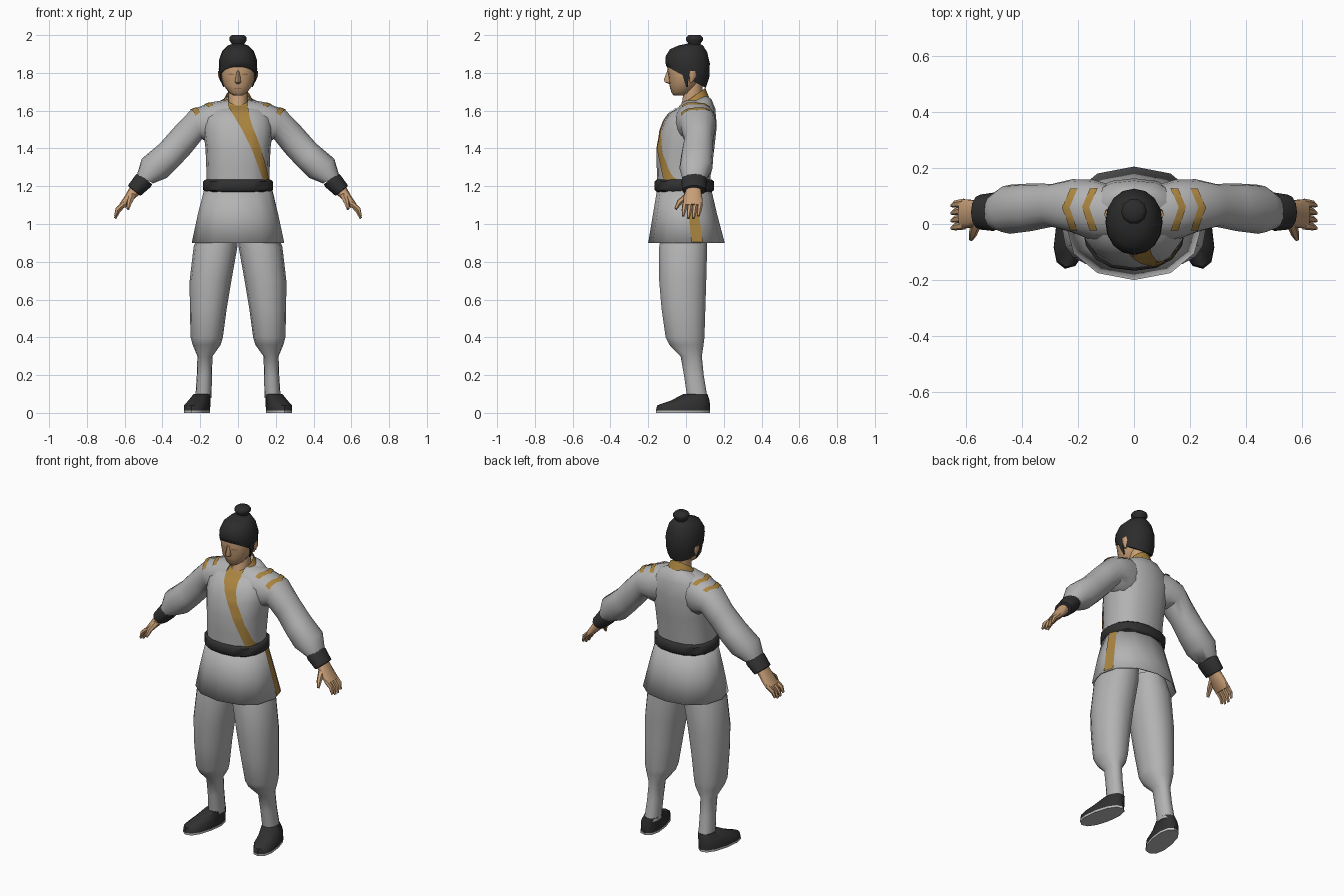
import bpy, bmesh, math
from mathutils import Vector
from mathutils.bvhtree import BVHTree

cube = bpy.data.objects.get("Cube")
if cube:
    bpy.data.objects.remove(cube, do_unlink=True)


def material(name, r, g, b):
    mat = bpy.data.materials.new(name)
    mat.use_nodes = True
    mat.diffuse_color = (r, g, b, 1)
    bsdf = next(n for n in mat.node_tree.nodes if n.type == 'BSDF_PRINCIPLED')
    bsdf.inputs["Base Color"].default_value = (r, g, b, 1)
    bsdf.inputs["Roughness"].default_value = 0.8
    return mat


CLOTH = material("grey_cloth", .45, .45, .45)
GOLD = material("gold_trim", .40, .23, .05)
BLACK = material("black_cloth", .03, .03, .03)
HAIR = material("black_hair", .025, .025, .025)
SKIN = material("skin", .57, .34, .18)
SHADE = material("brown_skin", .36, .18, .09)
SOLE = material("pale_sole", .5, .5, .5)


def finish(name, bm, mat, angle=50):
    mesh = bpy.data.meshes.new(name)
    bm.to_mesh(mesh)
    bm.free()
    mesh.materials.append(mat)
    ob = bpy.data.objects.new(name, mesh)
    bpy.context.collection.objects.link(ob)
    bpy.ops.object.select_all(action='DESELECT')
    ob.select_set(True)
    bpy.context.view_layer.objects.active = ob
    bpy.ops.object.shade_smooth_by_angle(angle=math.radians(angle))
    return ob


def loft(name, rings, mat, sides=16, power=2.0, side=1, cap=True, angle=50):
    """Skin a row of rings, each a centre and two half-axis vectors."""
    bm = bmesh.new()
    loops = []
    for c, u, v in rings:
        loop = []
        for i in range(sides):
            a = math.tau * i / sides
            cs, sn = math.cos(a), math.sin(a)
            p = (c + u * math.copysign(abs(cs) ** (2 / power), cs)
                 + v * math.copysign(abs(sn) ** (2 / power), sn))
            loop.append(bm.verts.new((p.x * side, p.y, p.z)))
        loops.append(loop)
    for a, b in zip(loops, loops[1:]):
        for i in range(sides):
            j = (i + 1) % sides
            bm.faces.new((a[i], a[j], b[j], b[i]))
    if cap:
        bm.faces.new(loops[0])
        bm.faces.new(loops[-1])
    bmesh.ops.recalc_face_normals(bm, faces=bm.faces)
    return finish(name, bm, mat, angle)


def level(z_front, z_back, rx, y_front, y_back, x=0):
    """Ring around the body, tilted when front and back heights differ."""
    return (Vector((x, (y_front + y_back) / 2, (z_front + z_back) / 2)),
            Vector((rx, 0, 0)),
            Vector((0, (y_back - y_front) / 2, (z_back - z_front) / 2)))


def flat(z, rx, y_front, y_back, x=0):
    return level(z, z, rx, y_front, y_back, x)


def sleeve(xt, zt, xb, zb, y_front, y_back):
    """Ring around an arm from its upper to its lower outline point."""
    return (Vector(((xt + xb) / 2, (y_front + y_back) / 2, (zt + zb) / 2)),
            Vector(((xt - xb) / 2, 0, (zt - zb) / 2)),
            Vector((0, (y_back - y_front) / 2, 0)))


def finger(name, points, radii, side):
    pts = [Vector(p) for p in points]
    q = (pts[-1] - pts[0]).to_track_quat('Z', 'Y')
    rings = [(p, q @ Vector((r, 0, 0)), q @ Vector((0, r, 0)))
             for p, r in zip(pts, radii)]
    loft(name, rings, SKIN, sides=6, side=side)


def plate(name, rows, axis, toward, targets, mat, steps=6, lift=.005):
    """Thin trim laid on a surface: rows of edge pairs, projected along an axis."""
    verts, polys = [], []
    for ob in targets:
        base = len(verts)
        verts += [v.co.copy() for v in ob.data.vertices]
        polys += [[base + i for i in p.vertices] for p in ob.data.polygons]
    tree = BVHTree.FromPolygons(verts, polys)
    ray = Vector((0, 0, 0))
    ray[axis] = toward
    others = [i for i in range(3) if i != axis]
    bm = bmesh.new()
    grid = []
    for k, ((a, b), (c, d)) in enumerate(zip(rows, rows[1:])):
        for s in range(steps + (k == len(rows) - 2)):
            t = s / steps
            left, right = Vector(a).lerp(Vector(c), t), Vector(b).lerp(Vector(d), t)
            line = []
            for w in range(5):
                flat_point = left.lerp(right, w / 4)
                start = -ray * 3
                start[others[0]], start[others[1]] = flat_point
                hit, normal = tree.ray_cast(start, ray)[:2]
                if hit is None:
                    hit, normal = tree.find_nearest(start + ray * 3)[:2]
                line.append(bm.verts.new(hit + normal * lift))
            grid.append(line)
    for r, s in zip(grid, grid[1:]):
        for i in range(4):
            bm.faces.new((r[i], r[i + 1], s[i + 1], s[i]))
    bm.normal_update()
    if sum(f.normal.dot(ray) for f in bm.faces) > 0:
        bmesh.ops.reverse_faces(bm, faces=bm.faces)
    return finish(name, bm, mat)


# Jacket body, belt and flared skirt
torso = loft("jacket_body", [
    flat(1.16, .165, -.15, .12), flat(1.3, .168, -.155, .135),
    flat(1.4, .172, -.157, .15), level(1.49, 1.52, .185, -.14, .163),
    level(1.55, 1.61, .175, -.115, .155), level(1.59, 1.66, .13, -.085, .135),
    level(1.61, 1.68, .08, -.05, .11)], CLOTH, power=2.4)
skirt = loft("jacket_skirt", [
    flat(1.2, .175, -.15, .13), flat(1.05, .213, -.175, .165),
    flat(.9, .245, -.2, .205)], CLOTH, sides=12, power=2.2, cap=False)
belt_sizes = [(1.17, 0), (1.18, .012), (1.225, .012), (1.235, 0)]
loft("belt", [flat(z, .172 + e, -.155 - e, .137 + e) for z, e in belt_sizes],
     BLACK, power=2.3)

# Neck and collar
loft("neck", [level(1.57, 1.6, .05, -.05, .09), flat(1.65, .052, -.02, .09),
              flat(1.75, .05, -.005, .085)], SKIN, sides=12)
loft("collar", [level(1.585, 1.67, .092, -.072, .122),
                level(1.63, 1.72, .063, -.025, .102)], GOLD, cap=False)

# Head, nose, hair and topknot
head = loft("head", [
    flat(1.68, .025, -.065, -.01), flat(1.695, .048, -.077, .03),
    flat(1.735, .077, -.088, .06), flat(1.78, .09, -.093, .09),
    flat(1.83, .094, -.1, .1), flat(1.9, .085, -.085, .1)], SKIN, power=2.2)
loft("nose", [flat(1.815, .007, -.098, -.07), flat(1.765, .014, -.117, -.07),
              flat(1.75, .016, -.112, -.07), flat(1.742, .01, -.09, -.07)],
     SKIN, sides=8)
plate("mouth", [((-.022, 1.714), (-.022, 1.72)), ((.022, 1.714), (.022, 1.72))],
      1, 1, [head], SHADE, lift=.002)
loft("hair", [
    level(1.835, 1.72, .097, -.104, .105), level(1.86, 1.78, .102, -.11, .124),
    level(1.89, 1.85, .1, -.107, .126), level(1.925, 1.91, .083, -.085, .112),
    flat(1.945, .055, -.04, .09), flat(1.955, .02, .01, .07)], HAIR, power=2.1)
knot = [(1.94, .032), (1.955, .034), (1.972, .046), (1.988, .046), (2, .032)]
loft("topknot", [flat(z, r, .045 - r, .045 + r) for z, r in knot], HAIR, sides=10)

for side, label in ((1, "left"), (-1, "right")):
    # Face sides
    loft(label + "_sideburn", [flat(1.82, .008, -.03, .03, .093),
                               flat(1.77, .007, -.015, .015, .09),
                               flat(1.725, .003, .0, .01, .076)],
         HAIR, sides=6, side=side)
    loft(label + "_ear", [flat(1.75, .006, .02, .035, .085),
                          flat(1.785, .012, .015, .055, .094),
                          flat(1.81, .01, .015, .05, .095)],
         SKIN, sides=8, side=side)
    plate(label + "_eye", [((side * .02, 1.788), (side * .02, 1.795)),
                           ((side * .05, 1.79), (side * .05, 1.797))],
          1, 1, [head], SHADE, lift=.002)

    # Sleeve gathered into a cuff
    arm = loft(label + "_sleeve", [
        sleeve(.05, 1.66, .05, 1.42, -.06, .13),
        sleeve(.14, 1.645, .15, 1.42, -.06, .158),
        sleeve(.25, 1.603, .19, 1.45, -.03, .16),
        sleeve(.335, 1.515, .25, 1.375, -.01, .143),
        sleeve(.415, 1.425, .315, 1.305, -.025, .145),
        sleeve(.51, 1.345, .375, 1.245, -.035, .14),
        sleeve(.535, 1.26, .45, 1.215, -.018, .108)],
        CLOTH, side=side, power=2.2)
    loft(label + "_cuff", [sleeve(.525, 1.27, .455, 1.21, -.02, .105),
                           sleeve(.54, 1.262, .463, 1.195, -.025, .112),
                           sleeve(.582, 1.205, .515, 1.15, -.02, .105),
                           sleeve(.575, 1.195, .52, 1.152, -.01, .095)],
         BLACK, side=side, sides=12)

    # Hand with four fingers and a thumb
    loft(label + "_palm", [sleeve(.57, 1.2, .525, 1.155, 0, .08),
                           sleeve(.598, 1.15, .558, 1.123, -.015, .088),
                           sleeve(.628, 1.105, .597, 1.085, -.017, .09)],
         SKIN, side=side, sides=10, power=2.5)
    for i in range(4):
        y = .076 - i * .027
        drop = .012 * (i in (0, 3))
        finger(f"{label}_finger_{i + 1}",
               [(.605, y, 1.105), (.638, y - .005, 1.065 + drop),
                (.65, y - .01, 1.03 + drop)], (.015, .013, .007), side)
    finger(label + "_thumb", [(.56, .01, 1.15), (.575, -.035, 1.115),
                              (.582, -.055, 1.08)], (.02, .015, .008), side)

    # Shoulder chevrons
    for x, kind in ((.13, "inner"), (.2, "outer")):
        rows = [((side * (x + dx), y), (side * (x + dx + .026), y))
                for dx, y in ((0, .125), (.028, .06), (0, -.02))]
        plate(f"{label}_{kind}_chevron", rows, 2, -1, [torso, arm], GOLD)

    # Trouser leg, full to below the knee and narrow at the shin
    legs = [(.98, .0, .19, -.125, .105), (.88, .003, .235, -.145, .115),
            (.7, .035, .256, -.145, .11), (.55, .06, .255, -.132, .105),
            (.4, .08, .251, -.11, .1), (.36, .092, .24, -.09, .095),
            (.3, .135, .215, -.03, .085), (.2, .138, .218, -.012, .095),
            (.08, .14, .226, .005, .115)]
    loft(label + "_trouser_leg",
         [flat(z, (b - a) / 2, f, r, (a + b) / 2) for z, a, b, f, r in legs],
         CLOTH, side=side, sides=14, power=2.2)

    # Shoe and sole, toes turned outward
    ahead, across = Vector((.2, -.98, 0)), Vector((.98, .2, 0))

    def shoe_ring(z, x, y, length, width):
        return Vector((x, y, z)), across * width, ahead * length

    loft(label + "_sole", [shoe_ring(z, .217, -.016, .147, .062) for z in (0, .012)],
         SOLE, side=side, sides=12, power=2.3)
    loft(label + "_shoe", [shoe_ring(.012, .217, -.016, .146, .062),
                           shoe_ring(.04, .216, -.013, .143, .062),
                           shoe_ring(.065, .205, .022, .105, .054),
                           shoe_ring(.1, .188, .05, .065, .046)],
         BLACK, side=side, sides=12, power=2.3)

# Crossed lapel and its continuation on the skirt
plate("lapel", [((-.06, 1.63), (.05, 1.63)), ((-.015, 1.56), (.062, 1.56)),
                ((.025, 1.49), (.085, 1.49)), ((.07, 1.4), (.12, 1.4)),
                ((.135, 1.22), (.165, 1.22))], 1, 1, [torso], GOLD)
plate("skirt_stripe", [((0, 1.18), (.05, 1.18)), ((.028, .903), (.087, .903))],
      0, -1, [skirt], GOLD, steps=10)

# Cloth thickness for the open hem
hem = skirt.modifiers.new("cloth_thickness", 'SOLIDIFY')
hem.thickness = .006
